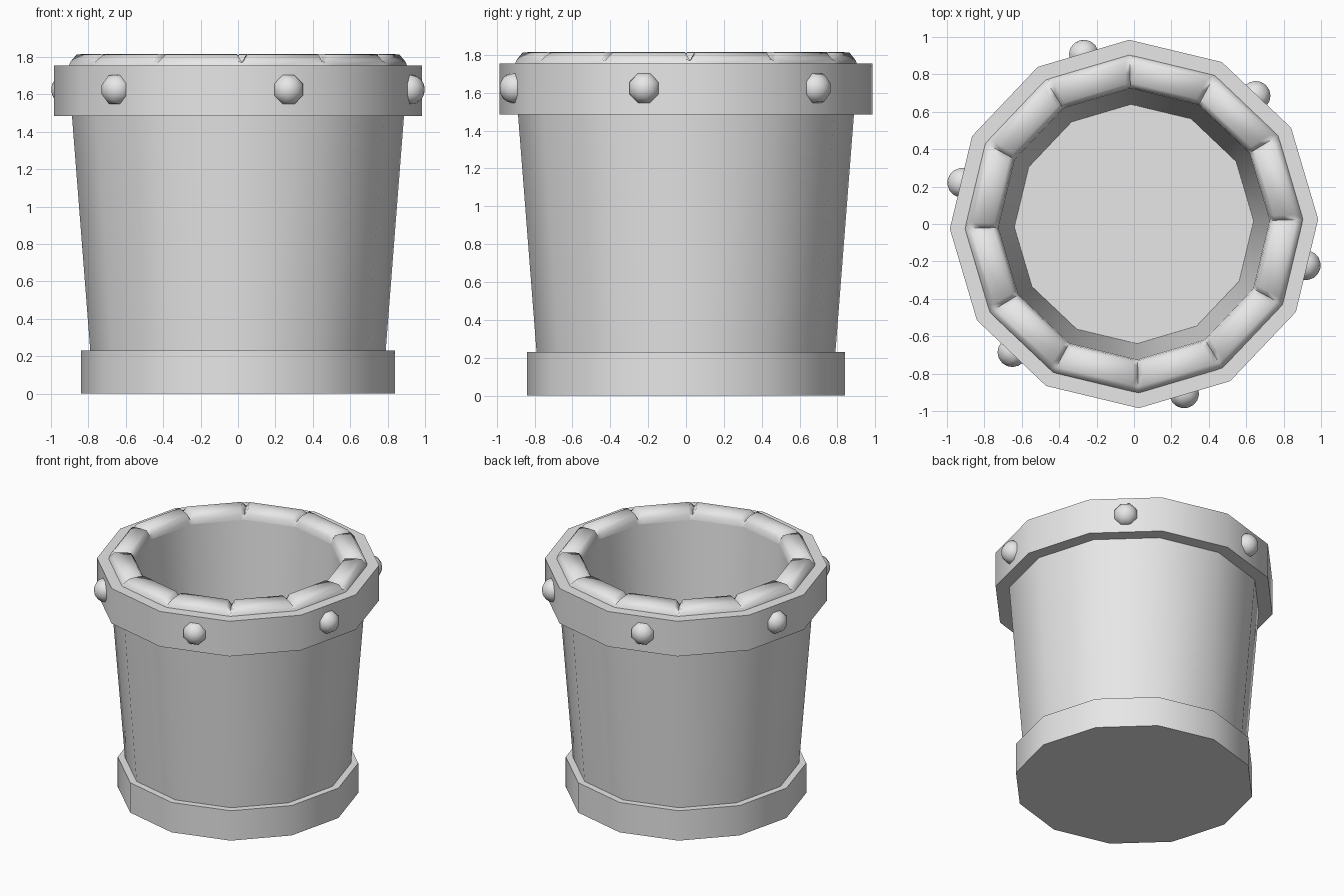
import bpy, bmesh
from math import sin, cos, pi, radians
from mathutils import Matrix, Vector

SIDES = 12
TURN = radians(1.5)

cube = bpy.data.objects.get("Cube")
if cube:
    bpy.data.objects.remove(cube)

grey = bpy.data.materials.new("plain_grey")
grey.use_nodes = True
grey.diffuse_color = (0.8, 0.8, 0.8, 1)
grey.node_tree.nodes["Principled BSDF"].inputs["Base Color"].default_value = (0.8, 0.8, 0.8, 1)


def finish(name, bm, angle=40):
    """Turn a bmesh into a shaded object."""
    bmesh.ops.recalc_face_normals(bm, faces=bm.faces)
    mesh = bpy.data.meshes.new(name)
    bm.to_mesh(mesh)
    bm.free()
    mesh.materials.append(grey)
    obj = bpy.data.objects.new(name, mesh)
    bpy.context.collection.objects.link(obj)
    bpy.ops.object.select_all(action="DESELECT")
    obj.select_set(True)
    bpy.context.view_layer.objects.active = obj
    bpy.ops.object.shade_smooth_by_angle(angle=radians(angle))
    return obj


def section(profile, k):
    """Profile of (radius, height) pairs placed at corner k."""
    a = TURN + 2 * pi * k / SIDES
    return [Vector((r * cos(a), r * sin(a), z)) for r, z in profile]


def skin(name, sections, closed=False, caps=False, angle=40):
    """Join a full circle of sections into one surface."""
    bm = bmesh.new()
    rows = [[bm.verts.new(p) for p in s] for s in sections]
    n = len(rows[0])
    for i, row in enumerate(rows):
        nxt = rows[(i + 1) % len(rows)]
        for j in range(n if closed else n - 1):
            m = (j + 1) % n
            bm.faces.new((row[j], nxt[j], nxt[m], row[m]))
    if caps:
        bm.faces.new([row[0] for row in rows])
        bm.faces.new([row[-1] for row in rows])
    return finish(name, bm, angle)


def lathe(name, profile, **options):
    return skin(name, [section(profile, k) for k in range(SIDES)], **options)


# Foot, tapered hollow body and upper band
lathe("base_ring", [(0.84, 0), (0.84, 0.23)], caps=True)
lathe("bucket_body", [(0.78, 0.1), (0.908, 1.74), (0.725, 1.74), (0.64, 0.4)], caps=True)
lathe("rim_band", [(0.87, 1.485), (0.985, 1.485), (0.985, 1.755), (0.87, 1.755)], closed=True)

# Rounded lip with a notch at every corner
full = [(0.908, 1.74), (0.898, 1.78), (0.87, 1.813), (0.81, 1.816),
        (0.755, 1.813), (0.732, 1.78), (0.725, 1.74)]
dip = [(r, min(z, 1.77)) for r, z in full]
lip = []
for k in range(SIDES):
    here, there = section(full, k), section(full, k + 1)
    lip.append(section(dip, k))
    for t in (0.065, 0.935):
        lip.append([p.lerp(q, t) for p, q in zip(here, there)])
skin("rolled_lip", lip, angle=70)

# Round rivets on every second side of the band
for i in range(6):
    a = TURN + pi / 4 + i * pi / 3
    bm = bmesh.new()
    bmesh.ops.create_uvsphere(bm, u_segments=8, v_segments=8, radius=0.086)
    place = (Matrix.Translation((0.945 * cos(a), 0.945 * sin(a), 1.625))
             @ Matrix.Rotation(a, 4, "Z") @ Matrix.Rotation(pi / 2, 4, "Y")
             @ Matrix.Rotation(pi / 8, 4, "Z") @ Matrix.Diagonal((1, 1, 0.92, 1)))
    bm.transform(place)
    finish(f"rivet_{i + 1}", bm, 60)
